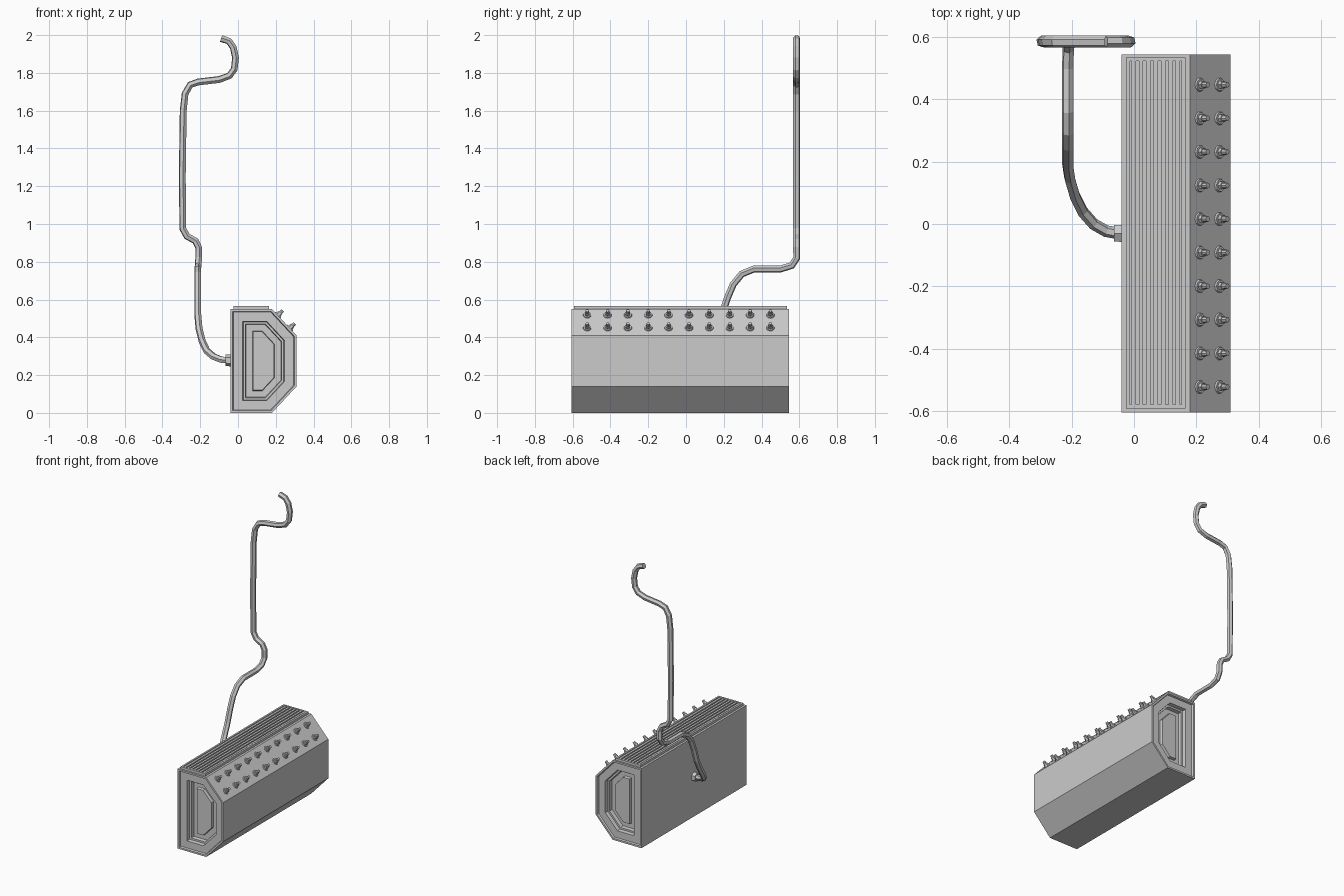
import bpy, bmesh, math
from mathutils import Vector, Matrix

if "Cube" in bpy.data.objects:
    bpy.data.objects.remove(bpy.data.objects["Cube"])


def add_object(name, bm):
    me = bpy.data.meshes.new(name)
    bmesh.ops.recalc_face_normals(bm, faces=bm.faces)
    bm.to_mesh(me)
    bm.free()
    ob = bpy.data.objects.new(name, me)
    bpy.context.collection.objects.link(ob)
    return ob


def add_box(bm, x0, x1, y0, y1, z0, z1):
    m = Matrix.Translation(((x0 + x1) / 2, (y0 + y1) / 2, (z0 + z1) / 2))
    m = m @ Matrix.Diagonal((x1 - x0, y1 - y0, z1 - z0, 1))
    bmesh.ops.create_cube(bm, size=1, matrix=m)


def add_cylinder(bm, base, axis, r1, r2, depth, sides):
    axis = Vector(axis).normalized()
    rot = axis.to_track_quat('Z', 'Y').to_matrix().to_4x4()
    m = Matrix.Translation(Vector(base) + axis * depth / 2) @ rot
    bmesh.ops.create_cone(bm, cap_ends=True, segments=sides, radius1=r1,
                          radius2=r2, depth=depth, matrix=m)


# Case: chamfered profile extruded along y, with stepped recesses in both ends
Y0, Y1 = -0.605, 0.545
profile = [(-0.04, 0), (0.18, 0), (0.31, 0.14), (0.31, 0.41), (0.18, 0.55), (-0.04, 0.55)]
bm = bmesh.new()
face = bm.faces.new([bm.verts.new((x, Y0, z)) for x, z in profile])
ext = bmesh.ops.extrude_face_region(bm, geom=[face], use_keep_orig=True)
bmesh.ops.translate(bm, vec=(0, Y1 - Y0, 0),
                    verts=[v for v in ext['geom'] if isinstance(v, bmesh.types.BMVert)])
bmesh.ops.recalc_face_normals(bm, faces=bm.faces)
bm.faces.ensure_lookup_table()
for end in [f for f in bm.faces if abs(f.normal.y) > 0.9]:
    inward = Vector((0, -math.copysign(1, end.normal.y), 0))
    for inset, depth in [(0.012, 0), (0.004, 0.012), (0.049, 0), (0.003, 0.025),
                         (0.012, 0), (0.003, 0.025), (0.034, 0), (0.003, -0.02)]:
        bmesh.ops.inset_region(bm, faces=[end], thickness=inset, use_even_offset=True)
        bmesh.ops.translate(bm, verts=end.verts, vec=inward * depth)
add_object("case", bm)

# Top grille: rectangular frame with lengthwise slats
gx0, gx1, gy0, gy1, gz = -0.025, 0.165, -0.592, 0.535, 0.566
bm = bmesh.new()
rim = 0.012
add_box(bm, gx0, gx0 + rim, gy0, gy1, 0.545, gz)
add_box(bm, gx1 - rim, gx1, gy0, gy1, 0.545, gz)
add_box(bm, gx0 + rim, gx1 - rim, gy0, gy0 + rim, 0.545, gz)
add_box(bm, gx0 + rim, gx1 - rim, gy1 - rim, gy1, 0.545, gz)
count = 7
pitch = (gx1 - gx0 - 2 * rim) / count
for i in range(count):
    x = gx0 + rim + pitch * (i + 0.5)
    add_box(bm, x - pitch * 0.3, x + pitch * 0.3, gy0 + rim, gy1 - rim, 0.545, gz - 0.002)
add_object("top_grille", bm)

# Two rows of terminal studs on the upper chamfer
normal = Vector((0.14, 0, 0.13)).normalized()
bm = bmesh.new()
for x, z in [(0.211, 0.517), (0.274, 0.449)]:
    for i in range(10):
        p = Vector((x, -0.523 + i * 0.1078, z))
        add_cylinder(bm, p - normal * 0.003, normal, 0.023, 0.02, 0.009, 10)
        add_cylinder(bm, p + normal * 0.006, normal, 0.014, 0.014, 0.012, 6)
        add_cylinder(bm, p + normal * 0.018, normal, 0.01, 0.009, 0.018, 8)
add_object("terminal_studs", bm)

# Cable collar on the back of the case
bm = bmesh.new()
add_cylinder(bm, (-0.035, -0.03, 0.278), (-1, 0, 0), 0.032, 0.03, 0.03, 6)
add_object("cable_collar", bm)

# Hanging cable: hexagonal tube swept along a path
path = [(-0.05, -0.03, 0.278), (-0.09, -0.023, 0.282), (-0.13, 0.0, 0.298), (-0.165, 0.04, 0.328),
        (-0.19, 0.09, 0.38), (-0.206, 0.145, 0.445), (-0.213, 0.19, 0.52),
        (-0.213, 0.22, 0.61), (-0.213, 0.25, 0.68), (-0.213, 0.295, 0.735),
        (-0.213, 0.36, 0.762), (-0.213, 0.50, 0.762), (-0.211, 0.56, 0.78),
        (-0.208, 0.586, 0.82), (-0.208, 0.586, 0.875), (-0.225, 0.586, 0.91),
        (-0.27, 0.586, 0.935), (-0.292, 0.586, 0.975), (-0.295, 0.586, 1.25),
        (-0.29, 0.586, 1.60), (-0.28, 0.586, 1.69), (-0.253, 0.586, 1.737),
        (-0.21, 0.586, 1.752), (-0.10, 0.586, 1.765), (-0.045, 0.586, 1.785),
        (-0.02, 0.586, 1.82), (-0.013, 0.586, 1.88), (-0.025, 0.586, 1.935),
        (-0.048, 0.586, 1.968), (-0.09, 0.586, 1.982)]
cu = bpy.data.curves.new("hanging_cable", 'CURVE')
cu.dimensions = '3D'
cu.bevel_depth = 0.019
cu.bevel_resolution = 1
cu.use_fill_caps = True
sp = cu.splines.new('POLY')
sp.points.add(len(path) - 1)
for pt, co in zip(sp.points, path):
    pt.co = (*co, 1)
sp.use_smooth = False
cable = bpy.data.objects.new("hanging_cable", cu)
bpy.context.collection.objects.link(cable)
bpy.context.view_layer.objects.active = cable
cable.select_set(True)
bpy.ops.object.convert(target='MESH')
